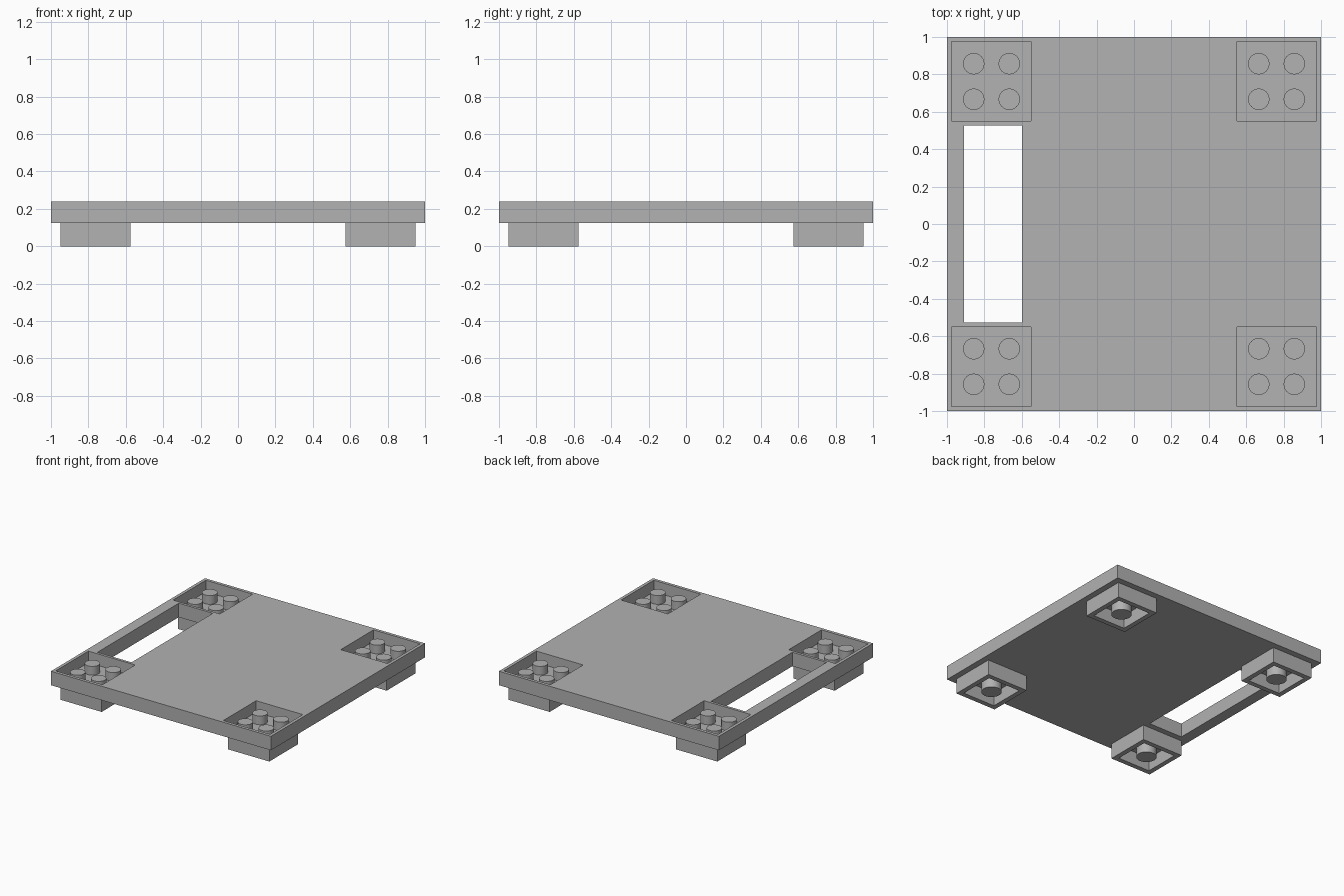
import bpy
from math import radians

cube = bpy.data.objects.get("Cube")
if cube:
    bpy.data.objects.remove(cube, do_unlink=True)

grey = bpy.data.materials.new("mid_grey")
grey.use_nodes = True
colour = (0.445, 0.445, 0.445, 1)
grey.diffuse_color = colour
grey.node_tree.nodes["Principled BSDF"].inputs["Base Color"].default_value = colour

PLATE_BOTTOM, PLATE_TOP = 0.125, 0.24
POCKET_FLOOR, STUD_TOP = 0.145, 0.217
CENTRE = 0.762      # corner unit centre, on both axes
PITCH = 0.095       # half the stud spacing


def finish(obj, name):
    obj.name = name
    obj.data.materials.append(grey)
    return obj


def box(name, x, y, z0, z1, width, depth):
    bpy.ops.mesh.primitive_cube_add(size=1, location=(x, y, (z0 + z1) / 2))
    obj = bpy.context.object
    obj.scale = (width, depth, z1 - z0)
    bpy.ops.object.transform_apply(location=False, rotation=False, scale=True)
    return finish(obj, name)


def cylinder(name, x, y, z0, z1, radius):
    bpy.ops.mesh.primitive_cylinder_add(
        vertices=32, radius=radius, depth=z1 - z0, location=(x, y, (z0 + z1) / 2))
    bpy.ops.object.shade_smooth_by_angle(angle=radians(35))
    return finish(bpy.context.object, name)


def cut(obj, cutter):
    cutter.hide_render = True
    mod = obj.modifiers.new("cut", "BOOLEAN")
    mod.operation = "DIFFERENCE"
    mod.solver = "EXACT"
    mod.object = cutter
    bpy.context.view_layer.objects.active = obj
    bpy.ops.object.modifier_apply(modifier=mod.name)
    bpy.data.objects.remove(cutter, do_unlink=True)


# Square plate with a long slot on its right side
plate = box("plate", 0, 0, PLATE_BOTTOM, PLATE_TOP, 2, 2)
cut(plate, box("slot_cutter", -0.753, 0, 0, 0.4, 0.31, 1.055))

# Each corner: sunken pocket with four studs, hollow foot with a central peg
for sx, side in ((-1, "right"), (1, "left")):
    for sy, end in ((-1, "front"), (1, "back")):
        tag = f"{end}_{side}"
        x, y = sx * CENTRE, sy * CENTRE
        cut(plate, box("pocket_cutter", x, y, POCKET_FLOOR, 0.4, 0.425, 0.425))
        for i in (-1, 1):
            for j in (-1, 1):
                cylinder(f"stud_{tag}", x + i * PITCH, y + j * PITCH,
                         POCKET_FLOOR, STUD_TOP, 0.057)
        foot = box(f"foot_{tag}", x, y, 0, PLATE_BOTTOM, 0.375, 0.375)
        cut(foot, box("hollow_cutter", x, y, -0.1, 0.11, 0.295, 0.295))
        cylinder(f"peg_{tag}", x, y, 0, 0.11, 0.077)
